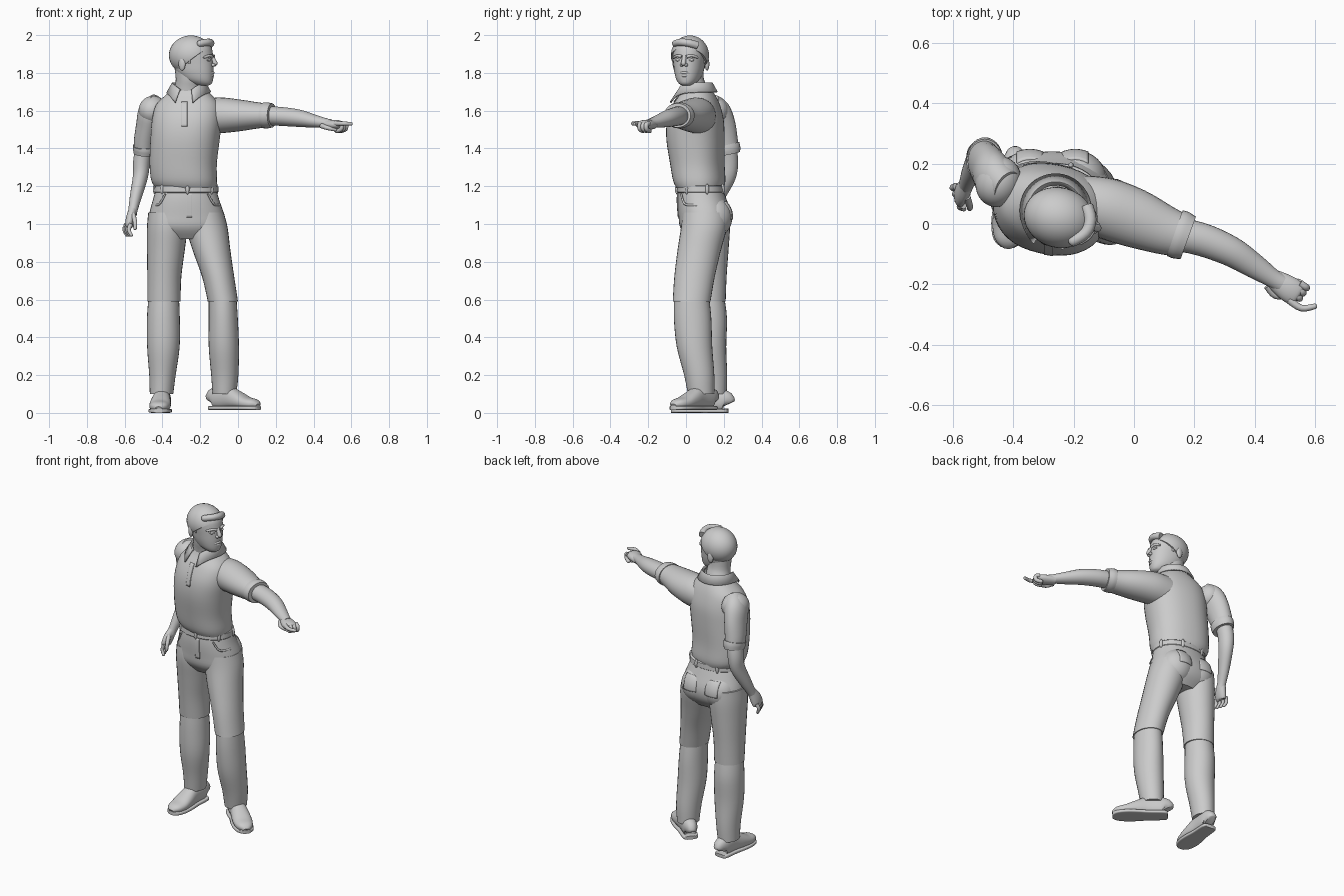
import bpy, bmesh
from math import sin, cos, pi, radians, copysign
from mathutils import Vector, Matrix

cube = bpy.data.objects.get("Cube")
if cube:
    bpy.data.objects.remove(cube)

grey = bpy.data.materials.new("plain_grey")
grey.use_nodes = True
grey.diffuse_color = (0.6, 0.6, 0.6, 1)
grey.node_tree.nodes["Principled BSDF"].inputs["Base Color"].default_value = (0.6, 0.6, 0.6, 1)
UP, SIDE = Vector((0, 0, 1)), Vector((1, 0, 0))
parts = []


def finish(name, bm):
    """Turn a bmesh into a named, coloured object."""
    bmesh.ops.recalc_face_normals(bm, faces=bm.faces)
    mesh = bpy.data.meshes.new(name)
    bm.to_mesh(mesh)
    bm.free()
    mesh.materials.append(grey)
    ob = bpy.data.objects.new(name, mesh)
    bpy.context.collection.objects.link(ob)
    parts.append(ob)
    return ob


def smooth_rows(rows, steps):
    """Catmull-Rom interpolation of cross-section rows."""
    rows = [Vector(r) for r in rows]
    out = []
    for i in range(len(rows) - 1):
        p1, p2 = rows[i], rows[i + 1]
        m1 = (p2 - rows[max(i - 1, 0)]) / 2
        m2 = (rows[min(i + 2, len(rows) - 1)] - p1) / 2
        for k in range(steps):
            t = k / steps
            a, b = t * t * (3 - 2 * t), t * (1 - t)
            out.append(p1 * (1 - a) + p2 * a + m1 * (b * (1 - t)) - m2 * (b * t))
    return out + [rows[-1]]


def loft(name, rows, ref=None, yaw=0, power=2, sides=28, steps=4):
    """Skin rows of (x, y, z, half width, half depth); level rings, or along the path if ref is given."""
    rows = smooth_rows(rows, steps)
    bm = bmesh.new()
    rings = []
    turn = Matrix.Rotation(radians(yaw), 3, "Z")
    for i, r in enumerate(rows):
        u, v = turn @ Vector((1, 0, 0)), turn @ Vector((0, 1, 0))
        if ref:
            along = Vector(rows[min(i + 1, len(rows) - 1)][:3]) - Vector(rows[max(i - 1, 0)][:3])
            u = along.cross(ref).normalized()
            v = u.cross(along).normalized()
        ring = []
        for k in range(sides):
            c, s = cos(2 * pi * k / sides), sin(2 * pi * k / sides)
            c, s = (copysign(abs(w) ** (2 / power), w) for w in (c, s))
            ring.append(bm.verts.new(Vector(r[:3]) + u * (c * r[3]) + v * (s * r[4])))
        rings.append(ring)
    for a, b in zip(rings, rings[1:]):
        for k in range(sides):
            j = (k + 1) % sides
            bm.faces.new((a[k], a[j], b[j], b[k]))
    bm.faces.new(rings[0])
    bm.faces.new(rings[-1])
    return finish(name, bm)


def strand(name, points, r, ref=UP, tip=0.7):
    """Round tapering tube with a blunt rounded end."""
    n = len(points) - 1
    rows = [(*p, r * (1 + (tip - 1) * i / n), r * (1 + (tip - 1) * i / n)) for i, p in enumerate(points)]
    end = Vector(points[-1]) + (Vector(points[-1]) - Vector(points[-2])).normalized() * r * tip * 0.7
    rows.append((*end, r * 0.25, r * 0.25))
    return loft(name, rows, ref, sides=12)


def blob(name, loc, size, yaw=0, cut=None):
    bm = bmesh.new()
    bmesh.ops.create_uvsphere(bm, u_segments=32, v_segments=20, radius=1)
    place = Matrix.Translation(loc) @ Matrix.Rotation(radians(yaw), 4, "Z") @ Matrix.Diagonal((*size, 1))
    bmesh.ops.transform(bm, matrix=place, verts=bm.verts)
    if cut:
        bmesh.ops.bisect_plane(bm, geom=bm.verts[:] + bm.edges[:] + bm.faces[:],
                               plane_co=cut[0], plane_no=cut[1], clear_inner=True)
        bmesh.ops.holes_fill(bm, edges=[e for e in bm.edges if e.is_boundary])
    return finish(name, bm)


def patch(name, loc, width, height, target, direction):
    """Thin cloth plate projected onto a target along y."""
    bm = bmesh.new()
    bmesh.ops.create_grid(bm, x_segments=10, y_segments=10, size=0.5)
    bmesh.ops.transform(bm, matrix=Matrix.Diagonal((width, height, 1, 1)), verts=bm.verts)
    ob = finish(name, bm)
    ob.location, ob.rotation_euler = loc, (radians(90) * direction, 0, 0)
    wrap = ob.modifiers.new("fit", "SHRINKWRAP")
    wrap.target, wrap.wrap_method = target, "PROJECT"
    wrap.use_project_z = wrap.use_negative_direction = wrap.use_positive_direction = True
    wrap.project_limit = 0.25
    ob.modifiers.new("cloth", "SOLIDIFY").thickness = 0.009
    ob.modifiers["cloth"].offset = 0


# Shirt body
shirt = loft("shirt_body", [
    (-.275, .075, 1.19, .16, .12), (-.285, .07, 1.23, .174, .134), (-.29, .06, 1.32, .178, .14),
    (-.28, .05, 1.45, .183, .15), (-.27, .05, 1.55, .185, .145), (-.265, .055, 1.63, .17, .12),
    (-.26, .06, 1.685, .12, .09), (-.26, .055, 1.72, .08, .07)], yaw=-12, power=2.3, sides=40)
patch("shirt_placket", (-.283, -.2, 1.58), .03, .13, shirt, 1)

# Collar: a folded band, open at the throat, with two points
bm = bmesh.new()
strip = []
for i in range(41):
    t = i / 40
    ang = radians(-102 + 20 + 320 * t)
    front = abs(2 * t - 1) ** 6
    u = Vector((cos(ang), sin(ang), 0))
    mid = Vector((-.26, .05, 0))
    strip.append([bm.verts.new(mid + u * r + UP * z) for r, z in (
        (.078, 1.74 - .03 * front), (.09, 1.75 - .04 * front), (.118 + .02 * front, 1.7 - .055 * front))])
for a, b in zip(strip, strip[1:]):
    for k in range(2):
        bm.faces.new((a[k], b[k], b[k + 1], a[k + 1]))
finish("collar", bm).modifiers.new("thick", "SOLIDIFY").thickness = 0.01

# Pointing arm: sleeve, cuff, forearm
loft("left_sleeve", [
    (-.2, .085, 1.565, .08, .09), (-.1, .055, 1.575, .1, .095), (0, .02, 1.575, .098, .085),
    (.1, -.02, 1.575, .082, .07), (.165, -.04, 1.575, .07, .061)], UP)
loft("left_cuff", [(.135, -.03, 1.575, .08, .068), (.155, -.037, 1.575, .081, .069),
                   (.18, -.046, 1.575, .075, .064)], UP)
loft("left_forearm", [
    (.12, -.03, 1.575, .055, .05), (.22, -.05, 1.57, .055, .05), (.32, -.09, 1.56, .05, .046),
    (.4, -.14, 1.545, .041, .035), (.46, -.18, 1.535, .031, .026), (.49, -.198, 1.53, .03, .024)], UP)

# Pointing hand
aim, across = Vector((.83, -.55, 0)), Vector((.55, .83, 0))
wrist = Vector((.46, -.18, 1.535))
loft("left_palm", [(*(wrist + aim * d - UP * .01), w, h) for d, w, h in (
    (-.01, .028, .022), (.03, .038, .026), (.07, .043, .026), (.1, .038, .02), (.108, .02, .01))], UP)
knuckle = wrist + aim * .085 - UP * .003
strand("left_index_finger", [knuckle - across * .03, knuckle - across * .03 + aim * .05,
                             Vector((.6, -.273, 1.53))], .013)
for k in range(3):
    b = knuckle + across * (-.006 + .021 * k)
    strand("left_curled_finger", [b, b + aim * .024 - UP * .006, b + aim * .022 - UP * .03,
                                  b - aim * .01 - UP * .04], .0125, across, 0.9)
thumb = wrist - across * .03 - UP * .015
strand("left_thumb", [thumb, thumb + aim * .04 - across * .012 - UP * .01,
                      thumb + aim * .08 + across * .012 - UP * .02], .014)

# Hanging arm
blob("right_shoulder", (-.45, .14, 1.6), (.075, .085, .078), -20)
loft("right_sleeve", [
    (-.42, .12, 1.64, .06, .055), (-.46, .15, 1.595, .084, .066), (-.48, .18, 1.52, .083, .06),
    (-.495, .205, 1.43, .071, .057), (-.495, .215, 1.385, .065, .053)], SIDE)
loft("right_cuff", [(-.495, .208, 1.415, .076, .061), (-.495, .213, 1.395, .076, .061),
                    (-.497, .218, 1.37, .07, .056)], SIDE)
loft("right_forearm", [
    (-.495, .215, 1.42, .05, .045), (-.51, .225, 1.33, .051, .045), (-.517, .215, 1.25, .048, .04),
    (-.54, .17, 1.15, .038, .032), (-.555, .135, 1.08, .029, .025), (-.56, .12, 1.05, .028, .024)], SIDE)
loft("right_palm", [(-.557, .13, 1.075, .027, .022), (-.568, .108, 1.03, .04, .025),
                    (-.578, .095, .99, .04, .02), (-.58, .094, .98, .02, .01)], SIDE)
for k in range(4):
    b = Vector((-.59 + .008 * k, .125 - .021 * k, 1))
    strand("right_finger", [b, b + Vector((-.012, -.005, -.03)), b + Vector((.002, -.012, -.06))], .012, SIDE)
strand("right_thumb", [(-.555, .09, 1.05), (-.545, .06, 1.01), (-.545, .052, .975)], .013, SIDE)

# Trousers: seat, buttocks, belt, legs split at the knee
seat = loft("trouser_seat", [
    (-.275, .075, 1.2, .155, .115), (-.275, .085, 1.13, .175, .13), (-.272, .1, 1.05, .198, .14),
    (-.27, .1, .98, .2, .13), (-.26, .1, .92, .13, .085)], power=2.2, sides=40)
patch("fly", (-.258, -.2, 1.1), .03, .13, seat, 1)
loft("belt", [(-.275, .078, z, a, a - .042) for z, a in ((1.165, .163), (1.17, .168), (1.2, .166), (1.205, .16))],
     power=2.2, sides=40, steps=1)
for k in range(7):
    ang = 2 * pi * (k + .3) / 7
    blob("belt_loop", (-.275 + .168 * cos(ang), .078 + .126 * sin(ang), 1.185), (.01, .01, .028))
for side, x in (("right", -.345), ("left", -.195)):
    cheek = blob(side + "_buttock", (x, .145, 1.035), (.105, .1, .11))
    patch(side + "_back_pocket", (x, .35, 1.07), .085, .09, cheek, -1)
    away = 1 if side == "left" else -1
    strand(side + "_front_pocket", [(-.272 + away * d, y, z) for d, y, z in (
        (.175, .06, 1.1), (.145, -.005, 1.105), (.115, -.025, 1.155))], .007)
loft("left_thigh", [
    (-.175, .1, 1.06, .1, .12), (-.165, .095, .98, .11, .122), (-.14, .07, .86, .1, .115),
    (-.105, .045, .72, .085, .107), (-.08, .03, .59, .08, .1)])
loft("left_shin", [
    (-.082, .03, .62, .073, .092), (-.078, .035, .5, .077, .099), (-.075, .045, .35, .08, .094),
    (-.07, .07, .2, .072, .08), (-.072, .08, .1, .063, .07)])
loft("right_thigh", [
    (-.375, .105, 1.06, .1, .125), (-.375, .105, .98, .107, .128), (-.382, .11, .86, .1, .115),
    (-.39, .115, .72, .09, .1), (-.392, .12, .59, .088, .09)])
loft("right_shin", [
    (-.393, .12, .62, .08, .082), (-.395, .125, .5, .087, .092), (-.395, .125, .35, .086, .088),
    (-.4, .14, .2, .07, .078), (-.405, .145, .1, .062, .07)])

# Shoes
for side, heel, toe in (("right", (-.395, .22, 0), (-.42, -.075, 0)), ("left", (-.135, .14, .015), (.105, -.065, .015))):
    heel, toe = Vector(heel), Vector(toe)
    step = toe - heel
    across = step.cross(UP).normalized()
    shape = ((0, .025, .08), (.06, .042, .115), (.35, .046, .12), (.55, .054, .095),
             (.75, .056, .066), (.92, .044, .052), (1, .018, .03))
    loft(side + "_shoe", [(*(heel + step * s + UP * (h / 2 + .005)), w, h / 2) for s, w, h in shape], UP, power=2.3)
    loft(side + "_sole", [(*(heel + step * (s * 1.02 - .01) + UP * .011), w + .004, .011) for s, w, h in shape],
         UP, power=5)
    for k in range(4):
        c = heel + step * (.46 + .07 * k) + UP * (.113 - .012 * k)
        strand(side + "_lace", [c - across * .028 - UP * .012, c, c + across * .028 - UP * .012], .005, step, 1)

# Head, built around its own facing direction
YAW = -15
face, ear_axis = (Matrix.Rotation(radians(YAW), 3, "Z") @ Vector(a) for a in ((1, 0, 0), (0, 1, 0)))


def at(f, l, z):
    return Vector((-.245, .02, z)) + face * f + ear_axis * l


loft("neck", [(-.27, .06, 1.64, .09, .07), (-.262, .045, 1.72, .075, .068), (-.258, .03, 1.77, .072, .064),
              (-.265, .025, 1.85, .075, .065)], yaw=YAW)
loft("head", [(*at(f, 0, z), a, b) for f, z, a, b in (
    (.06, 1.733, .03, .022), (.055, 1.742, .052, .04), (.035, 1.765, .08, .06), (.018, 1.805, .1, .074),
    (.009, 1.85, .108, .081), (0, 1.9, .113, .087), (-.003, 1.94, .105, .084), (-.005, 1.975, .07, .06),
    (-.005, 1.988, .03, .03))], yaw=YAW, power=2.15, sides=36)
blob("hair", at(-.004, 0, 1.893), (.118, .1, .105), YAW, (at(.1, 0, 1.93), Vector((0, 0, 1)) - face * .75))
strand("hair_quiff", [at(.075, .06, 1.945), at(.098, .02, 1.958), at(.095, -.025, 1.962), at(.06, -.065, 1.955)],
       .022, UP, 0.8)
strand("nose", [at(.108, 0, 1.888), at(.12, 0, 1.868), at(.13, 0, 1.847)], .011, ear_axis, 1.15)
strand("upper_lip", [at(.105, -.026, 1.797), at(.118, 0, 1.801), at(.105, .026, 1.797)], .007, UP, 1)
strand("lower_lip", [at(.104, -.02, 1.788), at(.115, 0, 1.786), at(.104, .02, 1.788)], .008, UP, 1)
blob("chin", at(.088, 0, 1.757), (.025, .032, .02), YAW)
for s, side in ((1, "left"), (-1, "right")):
    blob(side + "_eye", at(.1, s * .034, 1.868), (.013, .017, .008), YAW)
    strand(side + "_brow", [at(.115, s * .014, 1.885), at(.108, s * .038, 1.891), at(.086, s * .064, 1.882)], .009)
    blob(side + "_nostril", at(.119, s * .012, 1.842), (.013, .009, .009), YAW)
    blob(side + "_ear", at(-.03, s * .087, 1.847), (.02, .012, .035), YAW + s * 15)
    strand(side + "_sideburn", [at(.008, s * .084, 1.9), at(.008, s * .08, 1.855)], .01, face)

# Smooth shading with crisp edges
bpy.ops.object.select_all(action="DESELECT")
for ob in parts:
    ob.select_set(True)
bpy.context.view_layer.objects.active = parts[0]
bpy.ops.object.shade_smooth_by_angle(angle=radians(40))
